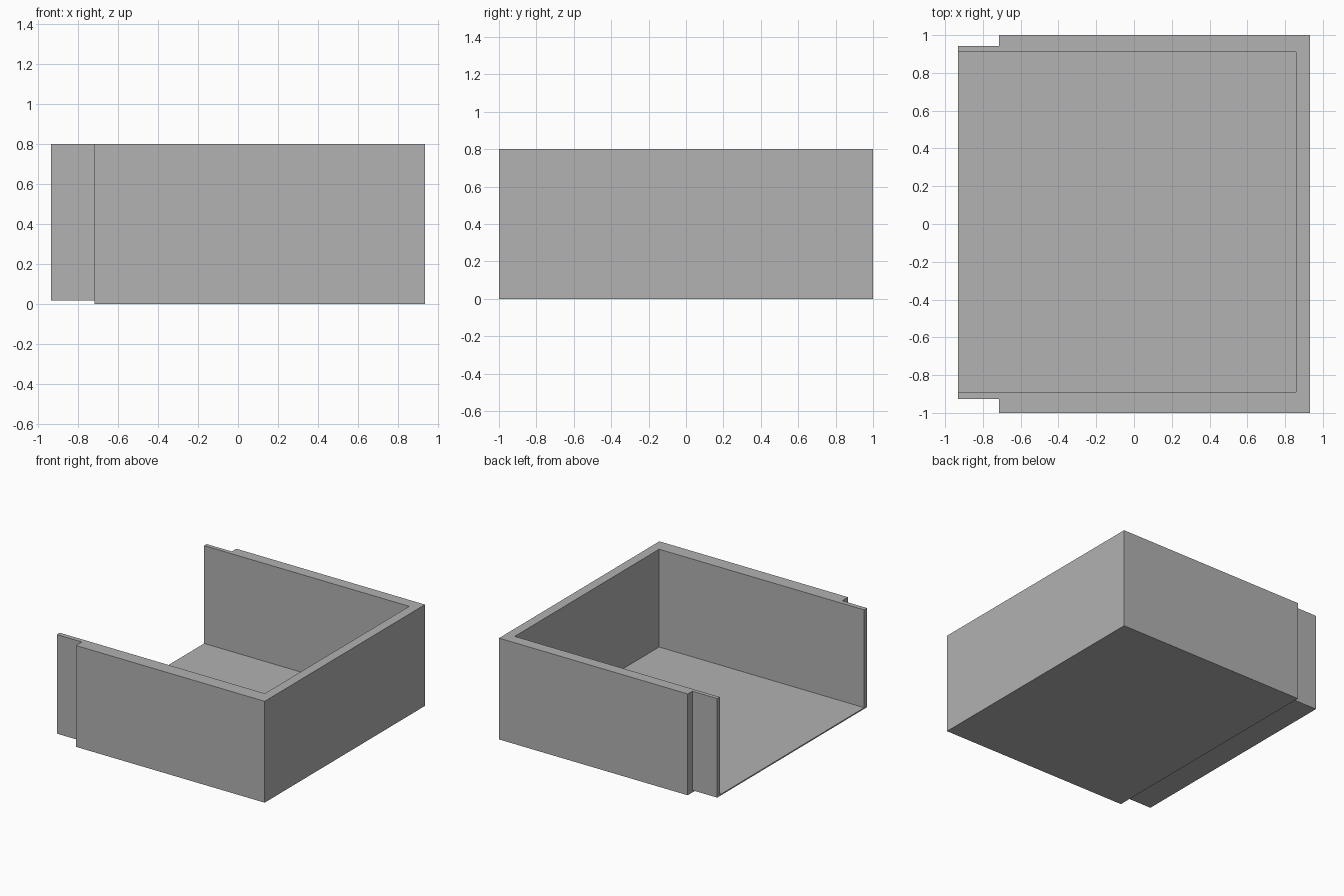
import bpy
import bmesh
from mathutils import Vector

default_cube = bpy.data.objects.get("Cube")
if default_cube:
    bpy.data.objects.remove(default_cube, do_unlink=True)

grey = bpy.data.materials.new("plain grey")
grey.use_nodes = True
colour = (0.445, 0.445, 0.445, 1)
grey.diffuse_color = colour
grey.node_tree.nodes["Principled BSDF"].inputs["Base Color"].default_value = colour


def box(name, low, high):
    """Axis-aligned box between two opposite corners."""
    low, high = Vector(low), Vector(high)
    bm = bmesh.new()
    bmesh.ops.create_cube(bm, size=1)
    for v in bm.verts:
        v.co = (low + high) / 2 + v.co * (high - low)
    mesh = bpy.data.meshes.new(name)
    bm.to_mesh(mesh)
    bm.free()
    mesh.materials.append(grey)
    obj = bpy.data.objects.new(name, mesh)
    bpy.context.scene.collection.objects.link(obj)
    return obj


def combine(target, tool, operation):
    """Add a boolean modifier and hide its helper."""
    mod = target.modifiers.new(tool.name, "BOOLEAN")
    mod.operation = operation
    mod.solver = "EXACT"
    mod.object = tool
    tool.hide_render = True


TOP = 0.8

# Main block, with an inset tongue projecting from its open end
tray = box("open_tray", (-0.715, -1, 0), (0.933, 1, TOP))
tongue = box("tongue_helper", (-0.933, -0.927, 0.018), (-0.5, 0.943, TOP))

# Cavity that leaves a thin floor and three walls
cavity = box("cavity_cutter", (-1.2, -0.89, 0.028), (0.858, 0.911, 1))

combine(tray, tongue, "UNION")
combine(tray, cavity, "DIFFERENCE")

# Bake the booleans and discard the helpers
graph = bpy.context.evaluated_depsgraph_get()
baked = bpy.data.meshes.new_from_object(tray.evaluated_get(graph))
tray.modifiers.clear()
tray.data = baked
for helper in (tongue, cavity):
    bpy.data.objects.remove(helper, do_unlink=True)
